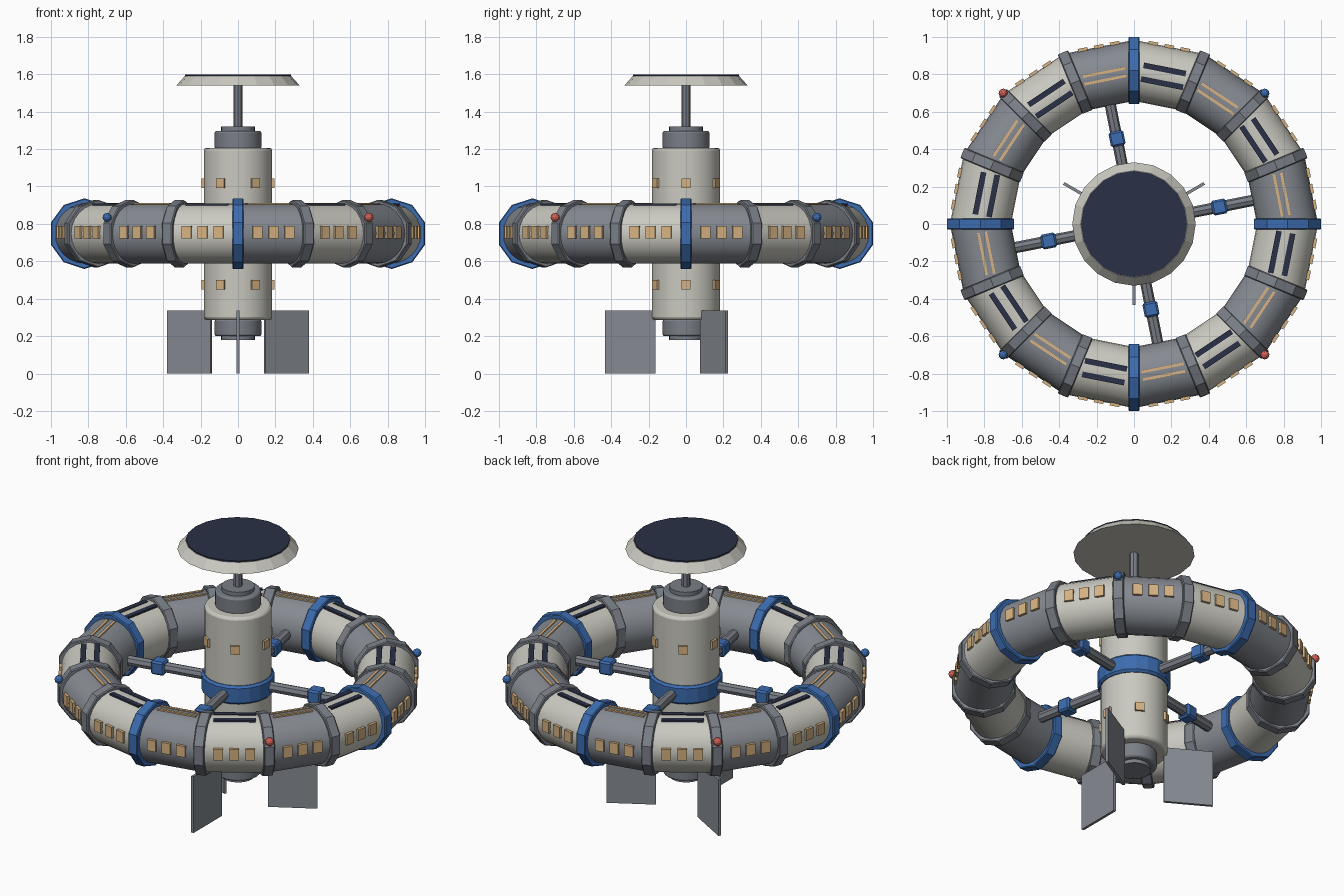
import bpy, bmesh, math
from mathutils import Matrix

if "Cube" in bpy.data.objects:
    bpy.data.objects.remove(bpy.data.objects["Cube"])

def mat(name, r, g, b):
    lin = [((c / 255 + 0.055) / 1.055) ** 2.4 if c > 10 else c / 3294 for c in (r, g, b)]
    m = bpy.data.materials.new(name)
    m.diffuse_color = (*lin, 1)
    m.use_nodes = True
    m.node_tree.nodes["Principled BSDF"].inputs["Base Color"].default_value = m.diffuse_color
    return m

LIGHT = mat("off_white", 202, 201, 192)
GREY = mat("mid_grey", 134, 139, 146)
STEEL = mat("steel_grey", 122, 127, 135)
BLUE = mat("blue", 60, 108, 176)
NAVY = mat("navy", 42, 49, 70)
TAN = mat("warm_window", 214, 178, 130)
RED = mat("red", 212, 98, 86)

def place(angle, r, z, tangent=0):
    """Local X = outward, Y = along the ring, Z = up."""
    return (Matrix.Rotation(math.radians(angle), 4, 'Z')
            @ Matrix.Translation((r, tangent, z)))

ALONG_RING = Matrix.Rotation(-math.pi / 2, 4, 'X')
OUTWARD = Matrix.Rotation(math.pi / 2, 4, 'Y')

def finish(name, bm, m, bevel=0, smooth=False):
    bmesh.ops.recalc_face_normals(bm, faces=bm.faces[:])
    me = bpy.data.meshes.new(name)
    bm.to_mesh(me)
    bm.free()
    me.materials.append(m)
    ob = bpy.data.objects.new(name, me)
    bpy.context.collection.objects.link(ob)
    if bevel:
        mod = ob.modifiers.new("bevel", 'BEVEL')
        mod.width, mod.segments, mod.limit_method = bevel, 2 if smooth else 1, 'ANGLE'
        mod.angle_limit = math.radians(40)
    if smooth:
        bpy.ops.object.select_all(action='DESELECT')
        bpy.context.view_layer.objects.active = ob
        ob.select_set(True)
        bpy.ops.object.shade_smooth_by_angle(angle=math.radians(35))
    return ob

def cyl(name, m, r, length, sides, mtx, r2=None, **kw):
    bm = bmesh.new()
    bmesh.ops.create_cone(bm, cap_ends=True, segments=sides, radius1=r,
                          radius2=r if r2 is None else r2, depth=length, matrix=mtx)
    return finish(name, bm, m, **kw)

def upright(name, m, r, z0, z1, sides=24, **kw):
    return cyl(name, m, r, z1 - z0, sides, Matrix.Translation((0, 0, (z0 + z1) / 2)), **kw)

def boxes(name, m, size, mtxs, **kw):
    bm = bmesh.new()
    for mx in mtxs:
        bmesh.ops.create_cube(bm, size=1, matrix=mx @ Matrix.Diagonal((*size, 1)))
    return finish(name, bm, m, **kw)

Z = 0.748            # ring centre height
R = 0.821            # ring radius at the collars
STEP = 22.5
MID = R * math.cos(math.radians(STEP / 2))
TUBE = 0.16

# ring: straight modules, collars, windows and roof strips
for i in range(16):
    a = (i + 0.5) * STEP
    light = i % 2 == 1
    cyl(f"ring_module_{i}", LIGHT if light else GREY, TUBE, 0.322, 24,
        place(a, MID, Z) @ ALONG_RING, smooth=True)
    blue = i % 4 == 0
    cyl(f"ring_collar_{i}", BLUE if blue else STEEL, 0.189 if blue else 0.181, 0.06, 10,
        place(i * STEP, R, Z) @ ALONG_RING, bevel=0.005)
    boxes(f"ring_windows_{i}", TAN, (0.03, 0.052, 0.066),
          [place(a, MID + TUBE - 0.004, Z + 0.008, t) for t in (-0.087, 0, 0.087)])
    off, w, top = (0.037, 0.03, 0.161) if light else (0.021, 0.015, 0.164)
    boxes(f"roof_strips_{i}", NAVY if light else TAN, (w, 0.23, 0.02),
          [place(a, MID + s * off, Z + top - 0.01) for s in (-1, 1)])

# beacons on the diagonals
for k in range(4):
    bm = bmesh.new()
    bmesh.ops.create_icosphere(bm, subdivisions=2, radius=0.024,
                               matrix=place(45 + 90 * k, 0.99, 0.835))
    finish(f"beacon_{k}", bm, RED if k % 2 else BLUE)

# spokes with blue joint blocks
for k in range(4):
    a = STEP / 2 + 90 * k
    cyl(f"spoke_{k}", STEEL, 0.03, 0.52, 8, place(a, 0.41, Z) @ OUTWARD)
    boxes(f"spoke_joint_{k}", BLUE, (0.08, 0.08, 0.08), [place(a, 0.465, Z)], bevel=0.01)

# hub
upright("hub_body", LIGHT, 0.183, 0.286, 1.207, bevel=0.015, smooth=True)
upright("hub_band", BLUE, 0.2, Z - 0.055, Z + 0.055, sides=20, bevel=0.012)
upright("top_collar", STEEL, 0.125, 1.2, 1.297, bevel=0.01, smooth=True)
upright("top_cap", STEEL, 0.09, 1.29, 1.32, smooth=True)
upright("bottom_collar", STEEL, 0.125, 0.2, 0.29, bevel=0.01, smooth=True)
upright("bottom_cap", STEEL, 0.09, 0.178, 0.205, smooth=True)
boxes("hub_windows", TAN, (0.025, 0.05, 0.05),
      [place(60 * k, 0.182, z) for k in range(6) for z in (0.475, 1.018)])

# antenna mast and dish
upright("mast", STEEL, 0.024, 1.31, 1.55, sides=8)
upright("dish", LIGHT, 0.33, 1.54, 1.59, sides=20, r2=0.285)
upright("dish_panel", NAVY, 0.283, 1.585, 1.598, sides=20)

# three tail fins
for k in range(3):
    boxes(f"tail_fin_{k}", GREY, (0.27, 0.016, 0.338), [place(30 + 120 * k, 0.299, 0.169)])
